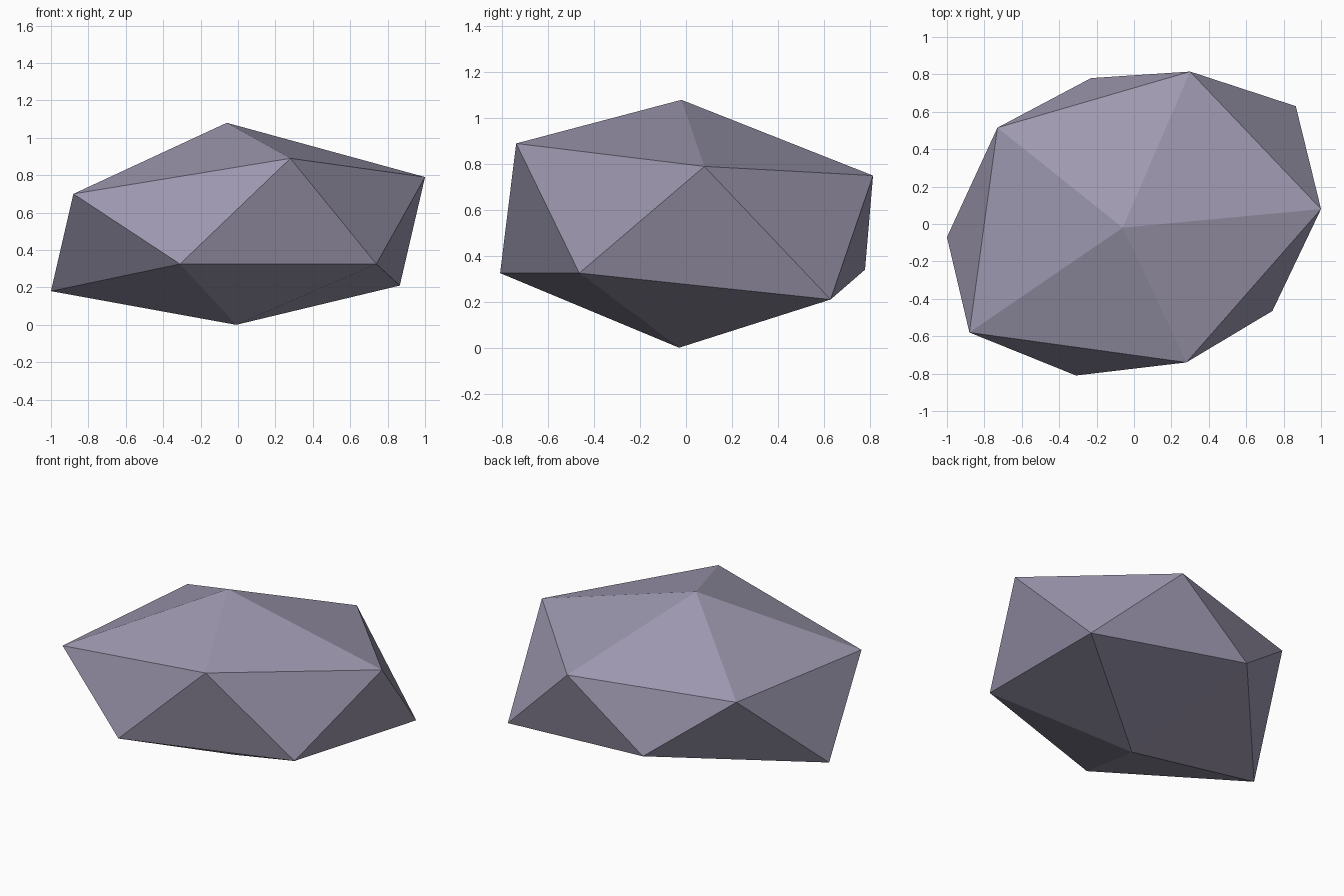
import bpy
import bmesh

if "Cube" in bpy.data.objects:
    bpy.data.objects.remove(bpy.data.objects["Cube"])

# Stone colour
stone = bpy.data.materials.new("grey_violet_stone")
stone.diffuse_color = (0.34, 0.315, 0.43, 1.0)
stone.use_nodes = True
stone.node_tree.nodes["Principled BSDF"].inputs["Base Color"].default_value = stone.diffuse_color

# Irregular twenty-sided rock: two poles and two staggered rings of five
top = (-0.06, -0.02, 1.08)
upper = [(-0.88, -0.58, 0.70), (0.28, -0.74, 0.89), (1.0, 0.08, 0.79),
         (0.30, 0.815, 0.75), (-0.73, 0.515, 0.73)]
lower = [(-0.31, -0.81, 0.325), (0.74, -0.465, 0.325), (0.865, 0.63, 0.21),
         (-0.23, 0.78, 0.34), (-1.0, -0.07, 0.18)]
bottom = (-0.01, -0.03, 0.0)

bm = bmesh.new()
t, b = bm.verts.new(top), bm.verts.new(bottom)
up = [bm.verts.new(p) for p in upper]
low = [bm.verts.new(p) for p in lower]

# Cap, side band and underside facets
for i in range(5):
    j = (i + 1) % 5
    bm.faces.new((t, up[i], up[j]))
    bm.faces.new((up[i], low[i], up[j]))
    bm.faces.new((up[j], low[i], low[j]))
    bm.faces.new((b, low[j], low[i]))
bmesh.ops.recalc_face_normals(bm, faces=bm.faces)

mesh = bpy.data.meshes.new("rock")
bm.to_mesh(mesh)
bm.free()
mesh.materials.append(stone)
rock = bpy.data.objects.new("rock", mesh)
bpy.context.collection.objects.link(rock)
